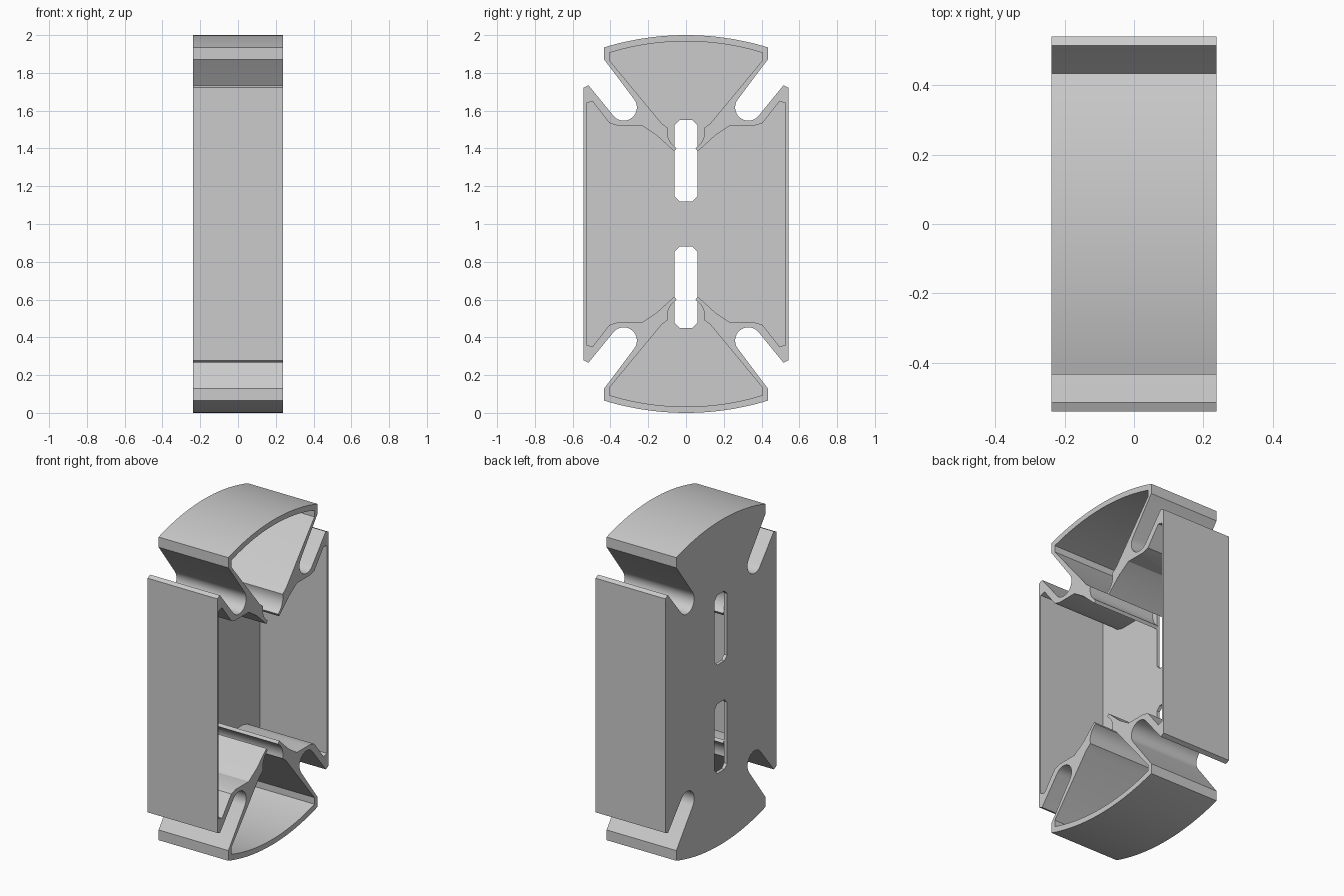
import bpy, bmesh
from math import sin, cos, asin, radians

if "Cube" in bpy.data.objects:
    bpy.data.objects.remove(bpy.data.objects["Cube"], do_unlink=True)

HALF = 0.238     # half depth along x
FLOOR = 0.02     # thickness of the closed back plate


def arc(cy, cz, r, start, end, n):
    """Points on an arc, angles in degrees from +y."""
    angles = [radians(start + (end - start) * i / n) for i in range(n + 1)]
    return [(cy + r * cos(a), cz + r * sin(a)) for a in angles]


def crown(top, half_width, r, n=10):
    """Half of the shallow end arc, from the middle outwards."""
    span = asin(half_width / r)
    angles = [span * (i + 0.5) / (n + 0.5) for i in range(n + 1)]
    return [(r * sin(a), top - r + r * cos(a)) for a in angles]


def four_way(q):
    """Mirror a quarter profile to a closed loop."""
    right = q + [(y, -z) for y, z in reversed(q)]
    return right + [(-y, z) for y, z in reversed(right)]


def prism(name, points, x0, x1):
    """Extrude a (y, z) profile along x; z is measured from mid height."""
    bm = bmesh.new()
    face = bm.faces.new([bm.verts.new((x0, y, z + 1)) for y, z in points])
    ext = bmesh.ops.extrude_face_region(bm, geom=[face])
    moved = [v for v in ext["geom"] if isinstance(v, bmesh.types.BMVert)]
    bmesh.ops.translate(bm, verts=moved, vec=(x1 - x0, 0, 0))
    bmesh.ops.recalc_face_normals(bm, faces=bm.faces[:])
    mesh = bpy.data.meshes.new(name)
    bm.to_mesh(mesh)
    bm.free()
    obj = bpy.data.objects.new(name, mesh)
    bpy.context.collection.objects.link(obj)
    return obj


# Outer silhouette: crown, angled round-bottomed groove, side plate
outline = crown(1.0, 0.434, 1.48) + [(0.434, 0.872)]
outline += arc(0.33, 0.617, 0.07, 143, 323, 14)
outline += [(0.516, 0.734), (0.542, 0.722)]

# Hollow: sector pocket, round seat, narrow throat, side pocket
hollow = crown(0.967, 0.405, 1.385) + [(0.405, 0.866), (0.13, 0.534)]
hollow += arc(0, 0.485, 0.098, 13, -59, 8)
hollow += [(0.062, 0.384), (0.155, 0.469), (0.235, 0.522), (0.365, 0.522),
           (0.405, 0.534), (0.495, 0.649), (0.528, 0.64)]

frame = prism("channel_frame", four_way(outline), -HALF, HALF)
cutters = [prism("hollow_cutter", four_way(hollow), -HALF + FLOOR, HALF + 0.1)]

# Two chamfered slots through the back plate
w, c, low, high = 0.06, 0.025, 0.12, 0.55
side = [(w - c, high), (w, high - c), (w, low + c), (w - c, low)]
slot = side + [(-y, z) for y, z in reversed(side)]
for label, s in (("upper", 1), ("lower", -1)):
    cutters.append(prism(label + "_slot_cutter", [(y, s * z) for y, z in slot],
                         -HALF - 0.1, -HALF + FLOOR + 0.001))

bpy.ops.object.select_all(action="DESELECT")
bpy.context.view_layer.objects.active = frame
frame.select_set(True)
for cutter in cutters:
    cutter.hide_render = True
    mod = frame.modifiers.new(cutter.name, "BOOLEAN")
    mod.operation = "DIFFERENCE"
    mod.solver = "EXACT"
    mod.object = cutter
    bpy.ops.object.modifier_apply(modifier=mod.name)
    bpy.data.objects.remove(cutter, do_unlink=True)

# Plain grey metal
mat = bpy.data.materials.new("light_grey")
mat.use_nodes = True
grey = (0.6, 0.6, 0.6, 1)
mat.diffuse_color = grey
mat.node_tree.nodes["Principled BSDF"].inputs["Base Color"].default_value = grey
frame.data.materials.clear()
frame.data.materials.append(mat)
bpy.ops.object.shade_smooth_by_angle(angle=radians(25))
